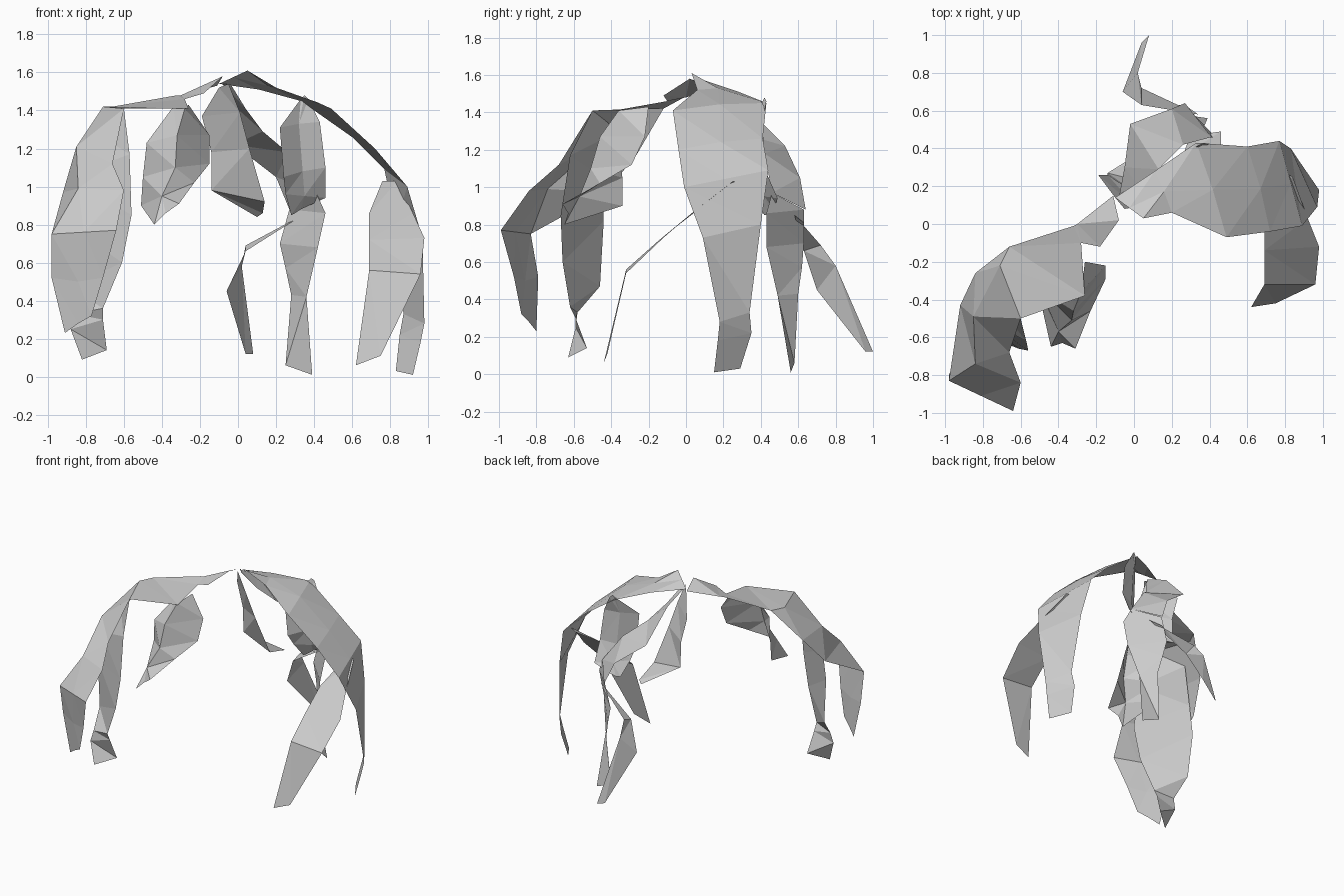
import bpy, bmesh
from mathutils import Vector


def strip(name, *sections, fold=0.0):
    """Faceted leaf sheet through cross-sections (edge to edge), optionally with a raised midrib."""
    bm = bmesh.new()
    rows = []
    for i, sec in enumerate(sections):
        pts = [Vector(p) for p in sec]
        if fold:
            prev, nxt = sections[max(i - 1, 0)], sections[min(i + 1, len(sections) - 1)]
            along = Vector(nxt[0]) + Vector(nxt[1]) - Vector(prev[0]) - Vector(prev[1])
            n = (pts[1] - pts[0]).cross(along).normalized()
            lift = fold if 0 < i < len(sections) - 1 else 0
            pts.insert(1, (pts[0] + pts[1]) / 2 + n * lift)
        rows.append([bm.verts.new(p) for p in pts])
    for r, s in zip(rows, rows[1:]):
        for k in range(len(r) - 1):
            bm.faces.new((r[k], r[k + 1], s[k + 1], s[k]))
    bmesh.ops.triangulate(bm, faces=bm.faces[:])
    me = bpy.data.meshes.new(name)
    bm.to_mesh(me)
    bm.free()
    ob = bpy.data.objects.new(name, me)
    bpy.context.collection.objects.link(ob)
    return ob


# Left frond: broad crown narrowing to the stem
strip("left_crown",
      ((-0.11, 0.15, 1.53), (-0.08, 0.02, 1.58)),
      ((-0.30, 0.00, 1.48), (-0.18, -0.12, 1.49)),
      ((-0.32, -0.01, 1.48), (-0.28, -0.10, 1.46)),
      ((-0.66, -0.12, 1.42), (-0.26, -0.38, 1.41)),
      ((-0.71, -0.22, 1.42), (-0.60, -0.50, 1.41)))
# Its outer, inner and front drooping lobes
strip("left_outer_lobe",
      ((-0.66, -0.12, 1.42), (-0.71, -0.22, 1.42), (-0.60, -0.50, 1.41)),
      ((-0.84, -0.26, 1.18), (-0.85, -0.49, 1.21), (-0.66, -0.68, 1.12)),
      ((-0.92, -0.43, 0.97), (-0.84, -0.74, 0.99), (-0.60, -0.84, 0.98)),
      ((-0.98, -0.83, 0.75), (-0.81, -0.91, 0.76), (-0.64, -0.99, 0.77)),
      ((-0.98, -0.79, 0.52), (-0.84, -0.86, 0.50), (-0.71, -0.92, 0.52)),
      ((-0.91, -0.80, 0.23), (-0.84, -0.84, 0.28), (-0.77, -0.88, 0.32)))
strip("left_inner_lobe",
      ((-0.78, -0.36, 1.30), (-0.60, -0.50, 1.41)),
      ((-0.89, -0.44, 1.05), (-0.57, -0.62, 1.17)),
      ((-0.92, -0.44, 0.82), (-0.56, -0.67, 0.85)),
      ((-0.89, -0.46, 0.47), (-0.61, -0.66, 0.60)),
      ((-0.86, -0.58, 0.33), (-0.71, -0.62, 0.36)),
      ((-0.88, -0.59, 0.25), (-0.71, -0.59, 0.30)),
      ((-0.82, -0.63, 0.09), (-0.69, -0.53, 0.14)))
strip("left_front_lobe",
      ((-0.34, -0.28, 1.42), (-0.28, -0.36, 1.41), (-0.26, -0.20, 1.43)),
      ((-0.48, -0.36, 1.23), (-0.32, -0.46, 1.27), (-0.15, -0.22, 1.27)),
      ((-0.50, -0.34, 1.05), (-0.33, -0.51, 1.10), (-0.15, -0.29, 1.12)),
      ((-0.51, -0.34, 0.90), (-0.40, -0.57, 0.95), (-0.23, -0.46, 1.02)),
      ((-0.44, -0.65, 0.80), (-0.38, -0.63, 0.86), (-0.31, -0.66, 0.91)))

# Short centre frond
strip("centre_frond",
      ((-0.10, 0.14, 1.52), (-0.05, 0.08, 1.54)),
      ((-0.19, 0.26, 1.37), (0.01, 0.09, 1.39)),
      ((-0.14, 0.26, 1.18), (0.06, 0.13, 1.20)),
      ((-0.14, 0.27, 0.98), (0.14, 0.20, 0.92)),
      ((0.10, 0.42, 0.84), (0.13, 0.40, 0.86)))

# Back frond with two tails
strip("back_crown",
      ((-0.08, 0.14, 1.54), (-0.04, 0.10, 1.54)),
      ((-0.05, 0.30, 1.45), (0.04, 0.18, 1.41)),
      ((-0.02, 0.53, 1.22), (0.13, 0.29, 1.29)),
      ((0.20, 0.61, 1.05), (0.26, 0.42, 1.18)),
      ((0.27, 0.64, 0.88), (0.41, 0.46, 0.97)))
strip("back_lower_tail",
      ((0.27, 0.63, 0.88), (0.41, 0.46, 0.97)),
      ((0.22, 0.63, 0.70), (0.46, 0.43, 0.86)),
      ((0.25, 0.62, 0.57), (0.42, 0.43, 0.68)),
      ((0.28, 0.60, 0.43), (0.36, 0.49, 0.42)),
      ((0.25, 0.58, 0.06), (0.39, 0.56, 0.01)))
strip("back_pointed_tail",
      ((0.34, 0.58, 0.85), (0.27, 0.63, 0.81)),
      ((0.04, 0.72, 0.69), (0.04, 0.63, 0.66)),
      ((0.02, 0.80, 0.58), (-0.06, 0.70, 0.45)),
      ((0.08, 1.00, 0.12), (0.04, 0.96, 0.12)))

# Large right frond
strip("right_crown",
      ((-0.10, 0.14, 1.54), (0.05, 0.03, 1.61)),
      ((0.11, 0.28, 1.51), (0.20, 0.06, 1.52)),
      ((0.33, 0.43, 1.45), (0.49, -0.07, 1.41)),
      ((0.60, 0.41, 1.26), (0.72, -0.04, 1.20)),
      ((0.77, 0.44, 1.09), (0.89, -0.01, 1.00)), fold=0.015)
strip("right_outer_lobe",
      ((0.77, 0.44, 1.09), (0.89, -0.01, 1.00)),
      ((0.83, 0.40, 0.80), (0.97, 0.09, 0.73)),
      ((0.87, 0.34, 0.33), (0.98, 0.18, 0.28)),
      ((0.85, 0.35, 0.22), (0.96, 0.17, 0.18)),
      ((0.83, 0.29, 0.03), (0.92, 0.15, 0.01)))
strip("right_front_lobe",
      ((0.76, 0.30, 1.03), (0.84, 0.25, 1.03)),
      ((0.69, 0.04, 0.86), (0.92, 0.03, 0.86)),
      ((0.69, -0.14, 0.72), (0.98, -0.12, 0.73)),
      ((0.69, -0.32, 0.56), (0.96, -0.32, 0.54)),
      ((0.62, -0.44, 0.06), (0.75, -0.42, 0.11)))
strip("right_back_lobe",
      ((0.33, 0.41, 1.46), (0.35, 0.42, 1.48), (0.37, 0.43, 1.46)),
      ((0.22, 0.27, 1.31), (0.32, 0.37, 1.33), (0.43, 0.41, 1.34)),
      ((0.24, 0.28, 1.05), (0.34, 0.38, 1.08), (0.46, 0.42, 1.10)),
      ((0.25, 0.34, 0.96), (0.35, 0.42, 0.95), (0.46, 0.49, 0.94)),
      ((0.28, 0.42, 0.85), (0.30, 0.45, 0.86), (0.33, 0.47, 0.88)))
